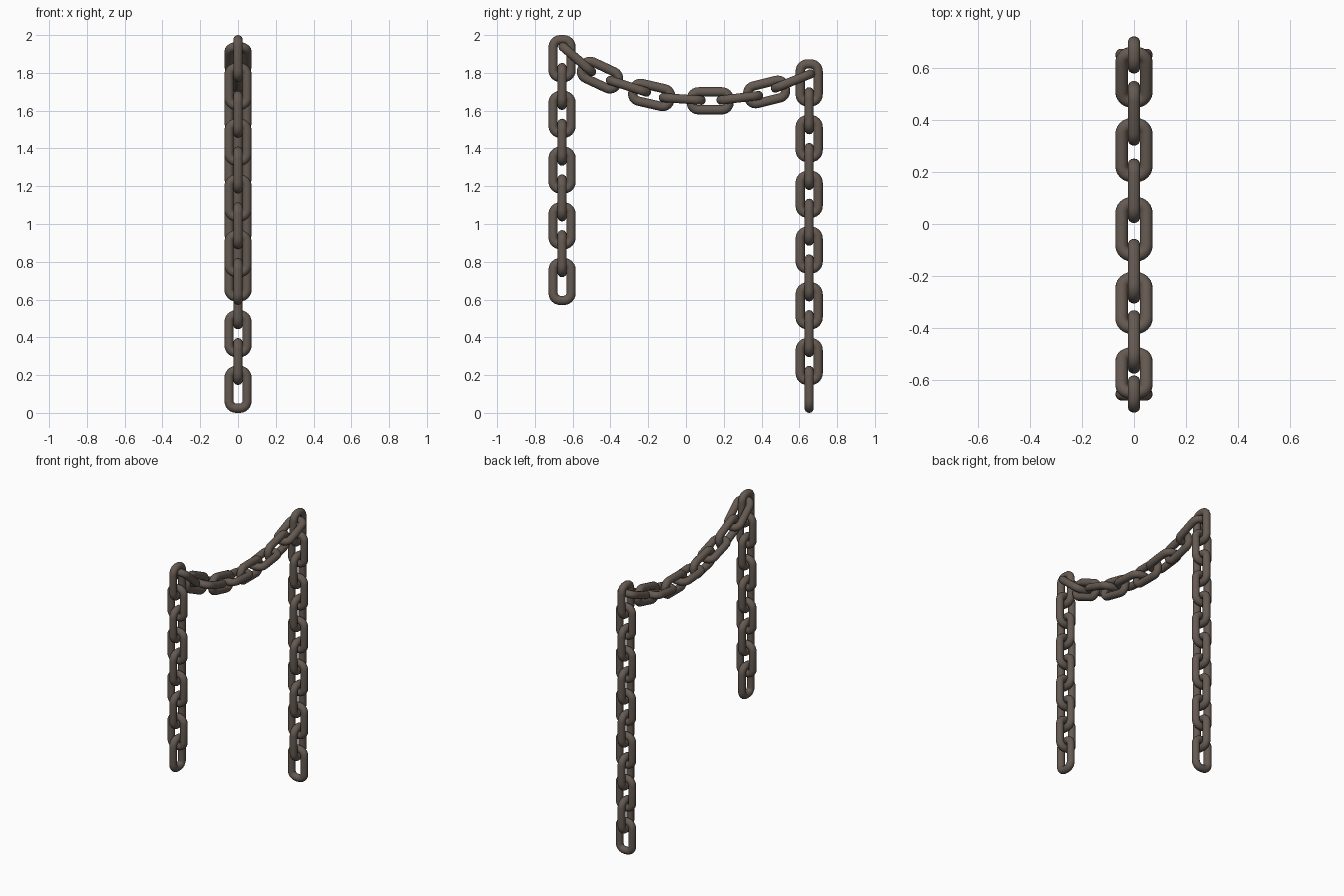
import bpy, bmesh, math
from mathutils import Matrix, Vector

if "Cube" in bpy.data.objects:
    bpy.data.objects.remove(bpy.data.objects["Cube"])

R = 0.0245                 # wire radius
HALF_L, HALF_W = 0.1245, 0.072   # outer half length / half width of a link
CORNER = 0.038             # corner radius of the wire centreline
PITCH = 0.1475             # spacing of hanging links

iron = bpy.data.materials.new("dark brown iron")
iron.diffuse_color = (0.130, 0.102, 0.084, 1)
iron.use_nodes = True
iron.node_tree.nodes["Principled BSDF"].inputs["Base Color"].default_value = iron.diffuse_color


def link_mesh():
    """One chain link: long axis z, wide axis y, round wire swept on a rounded rectangle."""
    a, b = HALF_W - R - CORNER, HALF_L - R - CORNER
    path = []
    for k, (sy, sz) in enumerate([(1, 1), (-1, 1), (-1, -1), (1, -1)]):
        for i in range(7):
            t = math.radians(90 * k + 15 * i)
            n = Vector((0, math.cos(t), math.sin(t)))
            path.append((Vector((0, sy * a, sz * b)) + n * CORNER, n))
    bm = bmesh.new()
    sides = 14
    rings = []
    for p, n in path:
        rings.append([bm.verts.new(p + n * R * math.cos(u) + Vector((R * math.sin(u), 0, 0)))
                      for u in (2 * math.pi * j / sides for j in range(sides))])
    for i, ring in enumerate(rings):
        nxt = rings[(i + 1) % len(rings)]
        for j in range(sides):
            k = (j + 1) % sides
            bm.faces.new((ring[j], ring[k], nxt[k], nxt[j]))
    bmesh.ops.recalc_face_normals(bm, faces=bm.faces)
    for f in bm.faces:
        f.smooth = True
    me = bpy.data.meshes.new("chain_link")
    bm.to_mesh(me)
    bm.free()
    me.materials.append(iron)
    return me


LINK = link_mesh()


def place(name, y, z, tilt=0.0, turned=False):
    """tilt = rotation about x; turned = link lies across the x axis."""
    ob = bpy.data.objects.new(name, LINK)
    m = Matrix.Translation((0, y, z)) @ Matrix.Rotation(math.radians(tilt), 4, 'X')
    if turned:
        m = m @ Matrix.Rotation(math.pi / 2, 4, 'Z')
    ob.matrix_world = m
    bpy.context.collection.objects.link(ob)


# hanging chains: front (short) and back (long)
for name, y, top, count in [("front_hanging_link", -0.656, 1.8755, 9),
                            ("back_hanging_link", 0.652, 1.747, 12)]:
    for i in range(count):
        place(f"{name}_{i + 1}", y, top - PITCH * i, 0, i % 2 == 1)

# sagging chain between them: y, z, slope in degrees
swag = [(-0.575, 1.872, -41), (-0.455, 1.788, -25), (-0.305, 1.729, -18),
        (-0.182, 1.683, -13), (-0.020, 1.662, -4), (0.128, 1.652, 0),
        (0.285, 1.668, 7), (0.427, 1.699, 14), (0.566, 1.757, 22)]
for i, (y, z, slope) in enumerate(swag):
    place(f"sagging_link_{i + 1}", y, z, slope - 90, i % 2 == 0)
